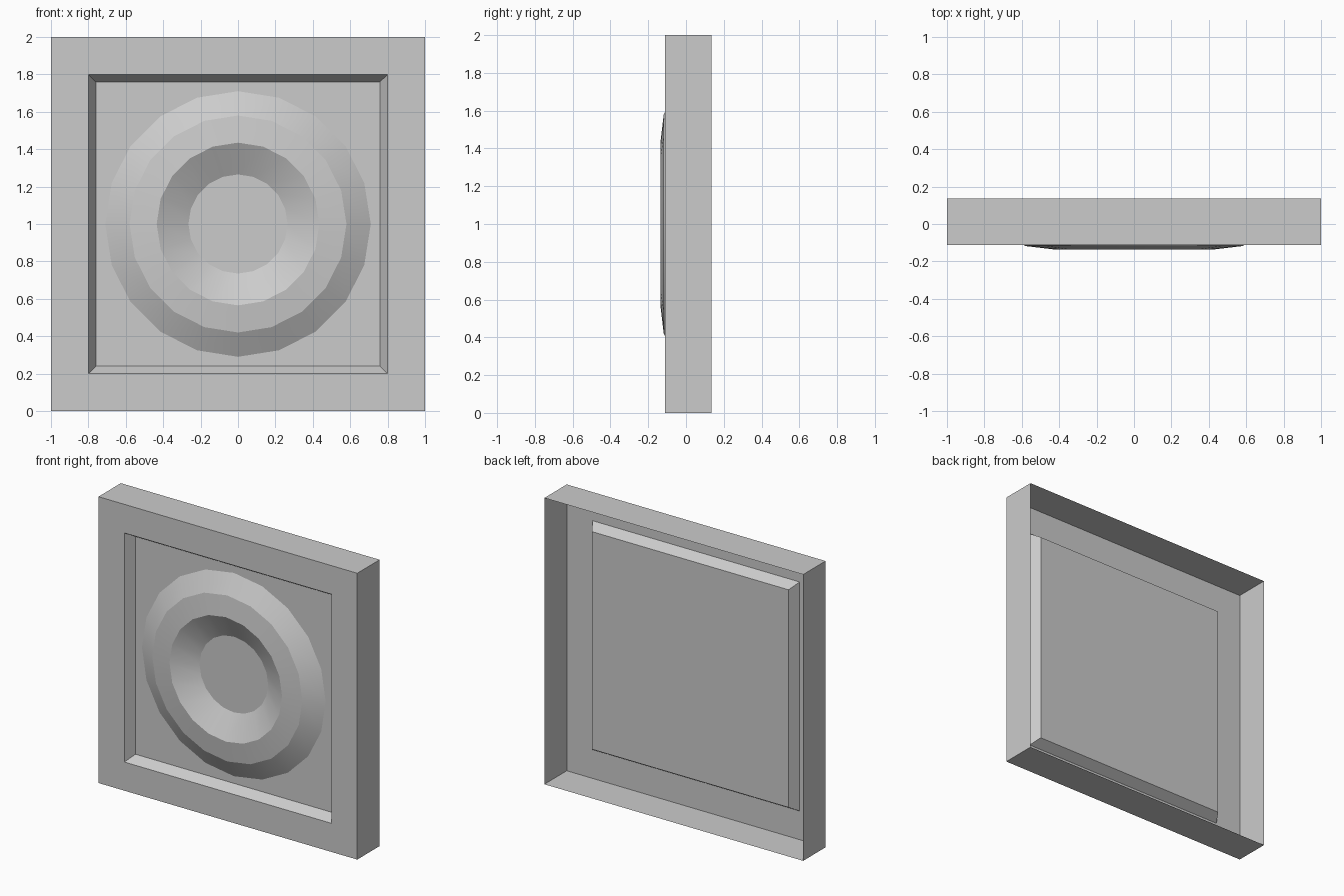
import bpy
import bmesh
from math import cos, sin, pi, sqrt, radians

cube = bpy.data.objects.get("Cube")
if cube:
    bpy.data.objects.remove(cube, do_unlink=True)

# Single plain stone grey
stone = bpy.data.materials.new("stone grey")
stone.use_nodes = True
GREY = (0.6, 0.6, 0.6, 1.0)
stone.diffuse_color = GREY
stone.node_tree.nodes["Principled BSDF"].inputs["Base Color"].default_value = GREY


def loft(name, sides, profile, start=0.0, cap=False):
    """Skin regular polygons, given as (radius, y), around the y axis at z = 1."""
    bm = bmesh.new()
    loops = []
    for radius, y in profile:
        angles = [start + 2 * pi * i / sides for i in range(sides)]
        loops.append([bm.verts.new((radius * cos(a), y, 1 + radius * sin(a)))
                      for a in angles])
    for outer, inner in zip(loops, loops[1:]):
        for i in range(sides):
            j = (i + 1) % sides
            bm.faces.new((outer[i], outer[j], inner[j], inner[i]))
    if cap:
        bm.faces.new(loops[-1])
    mesh = bpy.data.meshes.new(name)
    bm.to_mesh(mesh)
    bm.free()
    mesh.materials.append(stone)
    obj = bpy.data.objects.new(name, mesh)
    bpy.context.collection.objects.link(obj)
    return obj


BACK, FRONT, PANEL, CREST = 0.135, -0.112, -0.046, -0.135

# Open-backed square tile: side walls, front border, sloped recess and panel
tile_steps = [(1, BACK), (1, FRONT), (0.8, FRONT), (0.76, PANEL)]
loft("recessed_tile", 4, [(half * sqrt(2), y) for half, y in tile_steps],
     start=pi / 4, cap=True)

# Raised round moulding standing on the panel
ring = loft("round_moulding", 20,
            [(0.71, PANEL), (0.58, -0.118), (0.435, CREST), (0.265, PANEL)])
bpy.ops.object.select_all(action="DESELECT")
ring.select_set(True)
bpy.context.view_layer.objects.active = ring
bpy.ops.object.shade_smooth_by_angle(angle=radians(20))
